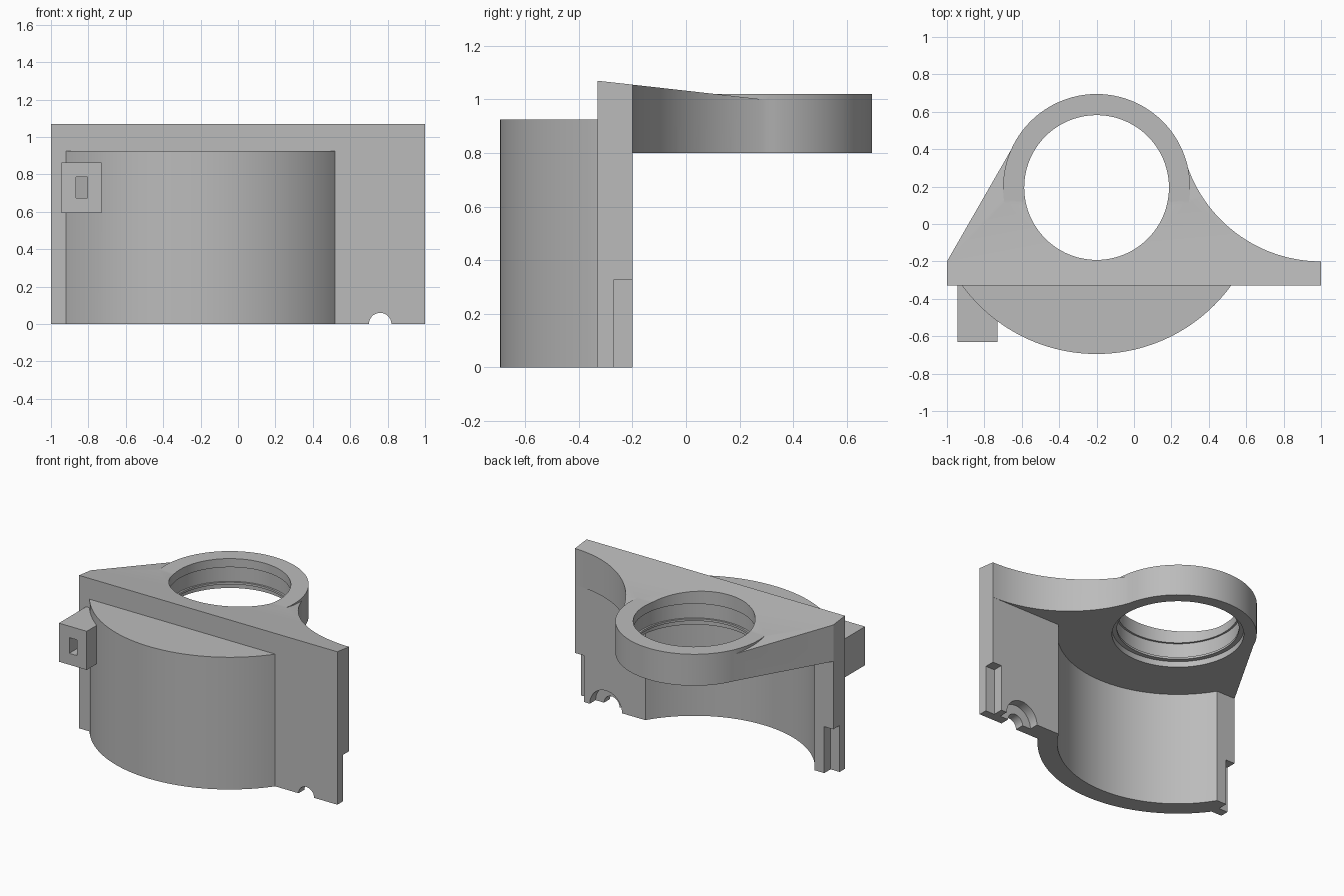
import bpy, bmesh
from math import sin, cos, pi, atan2, asin, hypot, sqrt, radians
from mathutils import Matrix

if "Cube" in bpy.data.objects:
    bpy.data.objects.remove(bpy.data.objects["Cube"], do_unlink=True)

grey = bpy.data.materials.new("plain_grey")
grey.use_nodes = True
grey.diffuse_color = (0.5, 0.5, 0.5, 1)
grey.node_tree.nodes["Principled BSDF"].inputs["Base Color"].default_value = (0.5, 0.5, 0.5, 1)

FRONT, BACK = -0.33, -0.2      # faces of the upright plate
CX, CY = -0.2, 0.195           # shared axis of ring, bore and drum
RING_R, SLAB_R, DRUM_R, CAVITY_R = 0.5, 0.497, 0.89, 0.765
SHELF = 0.8                    # underside of the shelf


def finish(name, bm):
    bmesh.ops.recalc_face_normals(bm, faces=bm.faces)
    mesh = bpy.data.meshes.new(name)
    bm.to_mesh(mesh)
    bm.free()
    mesh.materials.append(grey)
    ob = bpy.data.objects.new(name, mesh)
    bpy.context.collection.objects.link(ob)
    return ob


def prism(name, points, z0, z1):
    bm = bmesh.new()
    face = bm.faces.new([bm.verts.new((x, y, z0)) for x, y in points])
    new = bmesh.ops.extrude_face_region(bm, geom=[face])["geom"]
    verts = [v for v in new if isinstance(v, bmesh.types.BMVert)]
    bmesh.ops.translate(bm, verts=verts, vec=(0, 0, z1 - z0))
    return finish(name, bm)


def box(name, x0, x1, y0, y1, z0, z1):
    return prism(name, [(x0, y0), (x1, y0), (x1, y1), (x0, y1)], z0, z1)


def arc(cx, cy, r, a0, a1, n):
    steps = [a0 + (a1 - a0) * i / n for i in range(n + 1)]
    return [(cx + r * cos(a), cy + r * sin(a)) for a in steps]


def disc(name, r, z0, z1, n=96):
    return prism(name, arc(CX, CY, r, 0, 2 * pi, n)[:-1], z0, z1)


def rod_y(name, x, r, y0, y1):
    bm = bmesh.new()
    bmesh.ops.create_cone(bm, cap_ends=True, segments=40, radius1=r, radius2=r, depth=y1 - y0)
    move = Matrix.Translation((x, (y0 + y1) / 2, 0)) @ Matrix.Rotation(radians(90), 4, "X")
    bmesh.ops.transform(bm, matrix=move, verts=bm.verts)
    return finish(name, bm)


def combine(target, tool, operation):
    tool.hide_render = True
    mod = target.modifiers.new(operation, "BOOLEAN")
    mod.operation, mod.solver, mod.object = operation, "EXACT", tool
    bpy.context.view_layer.update()
    graph = bpy.context.evaluated_depsgraph_get()
    mesh = bpy.data.meshes.new_from_object(target.evaluated_get(graph))
    target.modifiers.clear()
    target.data = mesh
    bpy.data.objects.remove(tool, do_unlink=True)


# Shelf outline: concave sweep on one side, straight tangent on the other
dx, dy = 1 - CX, CY - BACK
sweep_r = (dx * dx + dy * dy - SLAB_R ** 2) / (2 * (SLAB_R + dy))
touch = atan2(BACK + sweep_r - CY, dx)
reach = hypot(-1 - CX, BACK - CY)
slope = atan2(CY - BACK, CX + 1) + asin(SLAB_R / reach)
outline = [(-1, FRONT), (1, FRONT)]
outline += arc(1, BACK + sweep_r, sweep_r, -pi / 2, touch - pi, 32)
outline += arc(CX, CY, SLAB_R, touch, slope + pi / 2, 48)[1:]
outline += [(-1, BACK)]

# Plate and shelf with a sloping top
body = prism("bracket_body", outline, SHELF, 1.2)
combine(body, box("plate", -1, 1, FRONT, BACK, 0, 0.9), "UNION")
top = box("slope_cutter", -1.5, 1.5, FRONT - 0.2, 1, 1.07, 1.6)
for v in top.data.vertices:
    if v.co.z < 1.2:
        v.co.z -= 0.1127 * (v.co.y - FRONT)
combine(body, top, "DIFFERENCE")
combine(body, disc("ring", RING_R, SHELF, 1.02), "UNION")

# Bulging drum on the front
half = asin(sqrt(1 - ((CY + 0.25) / DRUM_R) ** 2))
drum = prism("drum", arc(CX, CY, DRUM_R, -pi / 2 - half, -pi / 2 + half, 56), 0, 0.925)
combine(body, drum, "UNION")

# Small block with a rectangular pocket
block = box("latch_block", -0.945, -0.73, -0.63, FRONT + 0.03, 0.595, 0.865)
combine(block, box("pocket", -0.865, -0.805, -0.8, 0, 0.675, 0.785), "DIFFERENCE")
combine(body, block, "UNION")

# Round cavity behind the drum
combine(body, disc("cavity", CAVITY_R, -0.2, SHELF, 128), "DIFFERENCE")

# Ring bore with counterbore and shallow groove
for r, z0, z1 in [(0.387, 0.7, 1.3), (0.418, 0.7, 0.84), (0.4, 0.855, 0.96)]:
    combine(body, disc("bore", r, z0, z1), "DIFFERENCE")

# Corner notches at both ends of the plate
for side in (-1, 1):
    x0, x1 = sorted((side * 0.93, side * 1.1))
    combine(body, box("notch", x0, x1, -0.27, -0.1, -0.1, 0.325), "DIFFERENCE")

# Stepped half-round passage in the bottom edge
combine(body, rod_y("passage", 0.76, 0.06, -0.5, 0), "DIFFERENCE")
combine(body, rod_y("passage_step", 0.76, 0.125, -0.265, 0), "DIFFERENCE")

bpy.ops.object.select_all(action="DESELECT")
body.select_set(True)
bpy.context.view_layer.objects.active = body
bpy.ops.object.shade_smooth_by_angle(angle=radians(25))
